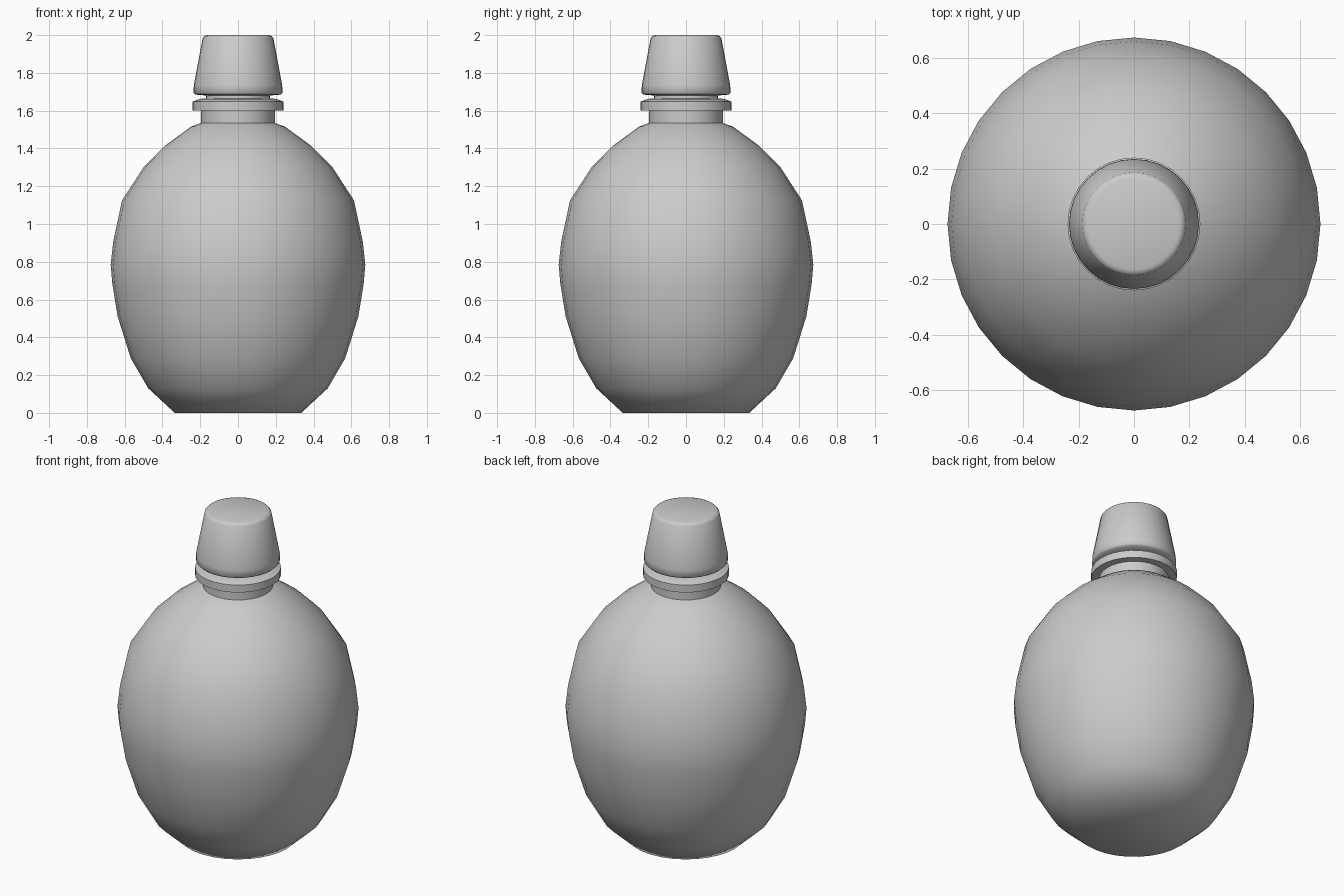
import bpy, bmesh
from math import cos, sin, pi, radians

if "Cube" in bpy.data.objects:
    bpy.data.objects.remove(bpy.data.objects["Cube"])

SEGMENTS = 32


def lathe(name, profile, angle):
    """Spin an (radius, height) profile round z and close both ends."""
    bm = bmesh.new()
    rings = [[bm.verts.new((r * cos(2 * pi * i / SEGMENTS), r * sin(2 * pi * i / SEGMENTS), z))
              for i in range(SEGMENTS)] for r, z in profile]
    for low, high in zip(rings, rings[1:]):
        for i in range(SEGMENTS):
            j = (i + 1) % SEGMENTS
            bm.faces.new((low[i], low[j], high[j], high[i]))
    bm.faces.new(rings[0][::-1])
    bm.faces.new(rings[-1])
    mesh = bpy.data.meshes.new(name)
    bm.to_mesh(mesh)
    bm.free()
    obj = bpy.data.objects.new(name, mesh)
    bpy.context.collection.objects.link(obj)
    bpy.ops.object.select_all(action='DESELECT')
    obj.select_set(True)
    bpy.context.view_layer.objects.active = obj
    bpy.ops.object.shade_smooth_by_angle(angle=radians(angle))
    return obj


# Egg-shaped flask body with flat base, short neck and collar ring
lathe("flask_body", [
    (0.335, 0.0), (0.475, 0.13), (0.568, 0.29), (0.637, 0.51), (0.665, 0.68),
    (0.674, 0.785), (0.66, 0.91), (0.614, 1.125), (0.497, 1.305), (0.386, 1.415),
    (0.249, 1.515), (0.195, 1.535), (0.195, 1.602), (0.24, 1.602), (0.24, 1.648),
    (0.205, 1.662), (0.17, 1.665), (0.17, 1.683)], 60)

# Tapered screw cap
lathe("cap", [
    (0.165, 1.68), (0.225, 1.685), (0.235, 1.695), (0.234, 1.735),
    (0.187, 1.985), (0.178, 1.995), (0.165, 2.0)], 60)
